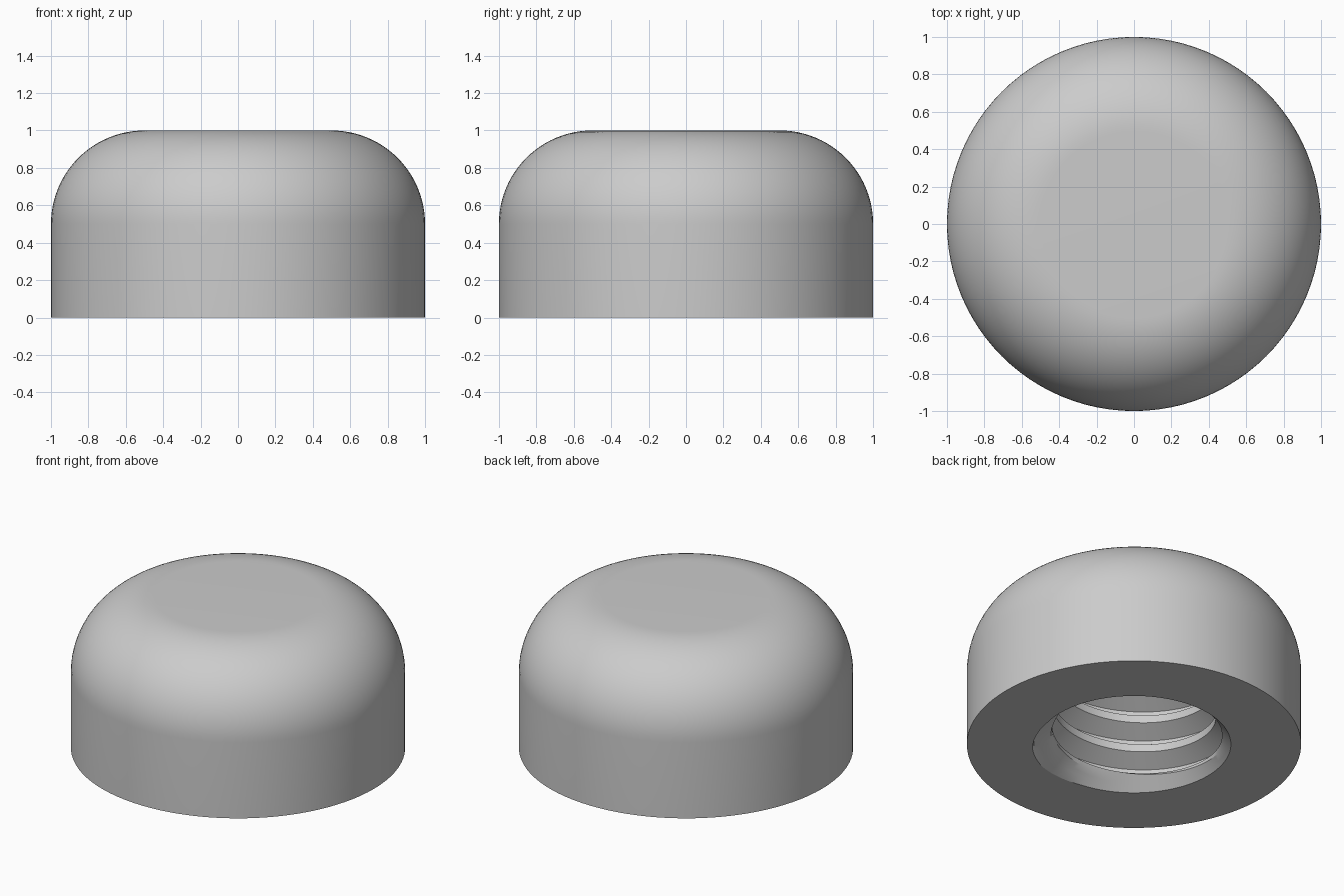
import bpy, bmesh
from math import sin, cos, pi, radians, tan

cube = bpy.data.objects.get("Cube")
if cube:
    bpy.data.objects.remove(cube, do_unlink=True)

SEGMENTS = 96
PITCH, MINOR, MAJOR = 0.2, 0.49, 0.61
DEPTH, RIM = 0.8, 0.58
# Rows across one thread turn, as fractions of the pitch from the crest centre
STEPS = [-0.44, -0.34, -0.23, -0.125, 0, 0.125, 0.23, 0.34, 0.44]


def crest_height(angle):
    return 0.106 + PITCH * (angle + pi / 4) / (2 * pi)


def thread_radius(angle, z):
    """Flat crests and roots joined by sixty-degree flanks, with a countersunk mouth."""
    t = (z - crest_height(angle)) / PITCH
    t = abs(t - round(t))
    rise = max(0, t - 0.125) * PITCH * tan(radians(60))
    return max(min(MINOR + rise, MAJOR), RIM - z)


def column(angle):
    """Section from the hole's ceiling, down the thread and up over the dome."""
    points = [(0, DEPTH)]
    for turn in range(5, -4, -1):
        for step in reversed(STEPS):
            z = crest_height(angle) + (turn + step) * PITCH
            z = min(max(z, 0), DEPTH)
            points.append((thread_radius(angle, z), z))
    points.append((1, 0))
    for i in range(25):
        a = pi / 2 * i / 24
        points.append((0.5 + 0.5 * cos(a), 0.5 + 0.5 * sin(a)))
    points.append((0, 1))
    return points


# Round cap with a threaded blind hole
bm = bmesh.new()
columns = []
for s in range(SEGMENTS + 1):
    a = 2 * pi * s / SEGMENTS
    columns.append([bm.verts.new((r * cos(a), r * sin(a), z)) for r, z in column(a)])
for left, right in zip(columns, columns[1:]):
    for i in range(len(left) - 1):
        bm.faces.new((left[i], left[i + 1], right[i + 1], right[i]))
bmesh.ops.remove_doubles(bm, verts=bm.verts, dist=0.0002)
bmesh.ops.recalc_face_normals(bm, faces=bm.faces)

mesh = bpy.data.meshes.new("threaded_cap")
bm.to_mesh(mesh)
bm.free()
cap = bpy.data.objects.new("threaded_cap", mesh)
bpy.context.collection.objects.link(cap)

# Plain grey finish
grey = bpy.data.materials.new("light grey")
grey.use_nodes = True
colour = (0.6, 0.6, 0.6, 1)
grey.diffuse_color = colour
grey.node_tree.nodes["Principled BSDF"].inputs["Base Color"].default_value = colour
mesh.materials.append(grey)

bpy.ops.object.select_all(action="DESELECT")
cap.select_set(True)
bpy.context.view_layer.objects.active = cap
bpy.ops.object.shade_smooth_by_angle(angle=radians(25))
